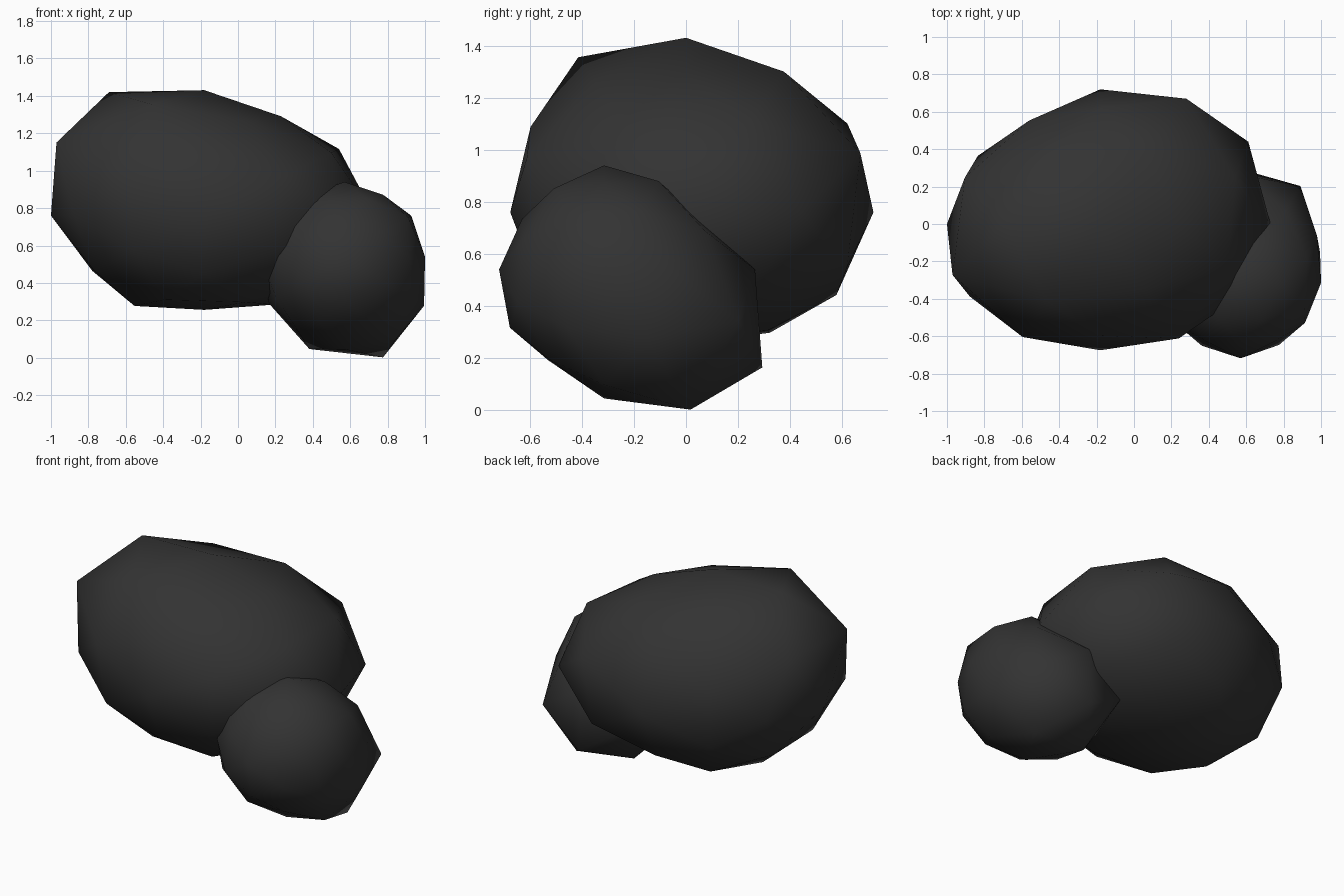
import bpy
import bmesh
from itertools import product
from mathutils import Vector

cube = bpy.data.objects.get("Cube")
if cube:
    bpy.data.objects.remove(cube, do_unlink=True)

# Single dark stone colour
stone = bpy.data.materials.new("charcoal_stone")
charcoal = (0.033, 0.033, 0.033, 1.0)
stone.diffuse_color = charcoal
stone.use_nodes = True
stone.node_tree.nodes["Principled BSDF"].inputs["Base Color"].default_value = charcoal

# Direction families of a once-divided icosahedron, one octant each
FAMILIES = {
    "x": (1, 0, 0), "y": (0, 1, 0), "z": (0, 0, 1),
    "corner_xz": (.526, 0, .851),
    "corner_xy": (.851, .526, 0),
    "corner_yz": (0, .851, .526),
    "edge_x": (.809, .309, .5),
    "edge_z": (.309, .5, .809),
    "edge_y": (.5, .809, .309),
}


def mirrored(direction):
    """All sign variants of a direction, plus signs first."""
    choices = [(1, -1) if part else (0,) for part in direction]
    for signs in product(*choices):
        yield Vector([sign * part for sign, part in zip(signs, direction)])


def lumpy_stone(name, centre, scale, radii):
    """Icosahedral ball whose points are moved out to the given radii."""
    bm = bmesh.new()
    points = []
    for family, direction in FAMILIES.items():
        for ray, radius in zip(mirrored(direction), radii[family]):
            points.append((bm.verts.new(ray.normalized()), radius))
    bmesh.ops.convex_hull(bm, input=bm.verts[:])
    for vert, radius in points:
        vert.co = [c + p * radius * s for c, p, s in zip(centre, vert.co, scale)]
    bmesh.ops.recalc_face_normals(bm, faces=bm.faces[:])
    for face in bm.faces:
        face.smooth = True
    mesh = bpy.data.meshes.new(name)
    bm.to_mesh(mesh)
    bm.free()
    mesh.materials.append(stone)
    obj = bpy.data.objects.new(name, mesh)
    bpy.context.scene.collection.objects.link(obj)


# Large boulder, flattened in height
lumpy_stone("large_boulder", (-.18, 0, .76), (1, .9, .8), {
    "x": (.91, .82), "y": (.8, .75), "z": (.838, .63),
    "corner_xz": (.78, .7, .97, .71),
    "corner_xy": (.93, .85, .77, .82),
    "corner_yz": (.81, .755, .78, .73),
    "edge_x": (.89, .85, .84, .78, .895, .74, .977, .73),
    "edge_z": (.835, .7, .775, .715, .825, .715, .92, .695),
    "edge_y": (.92, .85, .84, .77, .76, .75, .83, .76),
})

# Small boulder resting against its lower front left side
lumpy_stone("small_boulder", (.57, -.315, .54), (1, 1, 1), {
    "x": (.43, .45), "y": (.58, .403), "z": (.4, .495),
    "corner_xz": (.39, .52, .39, .47),
    "corner_xy": (.48, .405, .48, .41),
    "corner_yz": (.41, .715, .37, .425),
    "edge_x": (.44, .525, .42, .45, .43, .5, .41, .45),
    "edge_z": (.42, .665, .385, .425, .42, .61, .38, .43),
    "edge_y": (.48, .64, .38, .41, .5, .62, .38, .415),
})
